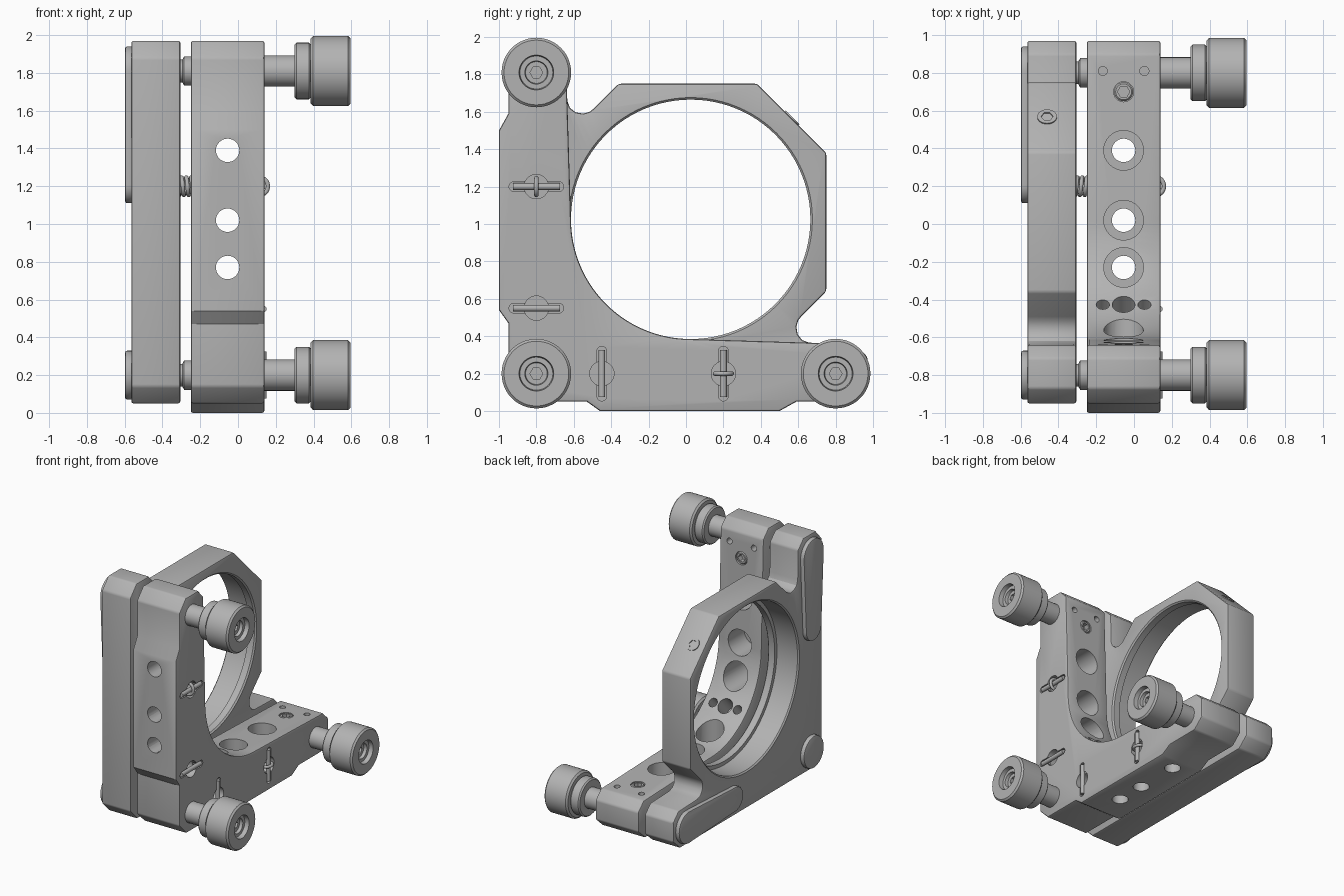
import bpy, bmesh
from math import pi, sin, cos, radians
from mathutils import Vector

cube = bpy.data.objects.get("Cube")
if cube:
    bpy.data.objects.remove(cube)

metal = bpy.data.materials.new("satin grey metal")
metal.use_nodes = True
GREY = (0.45, 0.45, 0.45, 1)
metal.diffuse_color = GREY
metal.node_tree.nodes["Principled BSDF"].inputs["Base Color"].default_value = GREY
parts = []


def place(x, y, w, swap=False):
    """Point on an arm; swap reflects the upright arm onto the lower arm."""
    return Vector((x, w, y + 1)) if swap else Vector((x, y, w + 1))


def turn(x, y, w, swap=False):
    return Vector((x, w, y)) if swap else Vector((x, y, w))


def finish(name, bm):
    bmesh.ops.recalc_face_normals(bm, faces=bm.faces)
    mesh = bpy.data.meshes.new(name)
    bm.to_mesh(mesh)
    bm.free()
    mesh.materials.append(metal)
    ob = bpy.data.objects.new(name, mesh)
    bpy.context.collection.objects.link(ob)
    parts.append(ob)
    return ob


def prism(name, outline, x0, x1, swap=False, bevel=0):
    bm = bmesh.new()
    face = bm.faces.new([bm.verts.new(place(x0, y, w, swap)) for y, w in outline])
    new = bmesh.ops.extrude_face_region(bm, geom=[face])["geom"]
    bmesh.ops.translate(bm, vec=(x1 - x0, 0, 0),
                        verts=[g for g in new if isinstance(g, bmesh.types.BMVert)])
    ob = finish(name, bm)
    if bevel:
        mod = ob.modifiers.new("edges", "BEVEL")
        mod.width, mod.segments, mod.angle_limit = bevel, 2, radians(40)
    return ob


def lathe(name, profile, origin, axis, seg=40):
    """Revolve (distance, radius) pairs about an axis."""
    bm = bmesh.new()
    q = axis.to_track_quat("Z", "Y")
    rings = []
    for d, r in profile:
        n = seg if r > 0 else 1
        rings.append([bm.verts.new(origin + q @ Vector(
            (r * cos(2 * pi * i / seg), r * sin(2 * pi * i / seg), d))) for i in range(n)])
    for a, b in zip(rings, rings[1:]):
        for i in range(seg):
            j = (i + 1) % seg
            quad = [a[i % len(a)], a[j % len(a)], b[j % len(b)], b[i % len(b)]]
            bm.faces.new(list(dict.fromkeys(quad)))
    return finish(name, bm)


def rod(name, origin, axis, r, length, seg=32):
    return lathe(name, [(0, 0), (0, r), (length, r), (length, 0)], origin, axis, seg)


def carve(ob, cutters):
    """Apply the modifiers of a part together with its cuts."""
    for c in cutters:
        mod = ob.modifiers.new("cut", "BOOLEAN")
        mod.operation, mod.solver, mod.object = "DIFFERENCE", "EXACT", c
    bpy.context.view_layer.update()
    graph = bpy.context.evaluated_depsgraph_get()
    mesh = bpy.data.meshes.new_from_object(ob.evaluated_get(graph))
    ob.modifiers.clear()
    ob.data = mesh
    for c in cutters:
        parts.remove(c)
        bpy.data.objects.remove(c)


def capsule(y, w0, r0, w1, r1, n=16):
    top = [(y + r0 * cos(pi * i / n), w0 + r0 * sin(pi * i / n)) for i in range(n + 1)]
    return top + [(y - r1 * cos(pi * i / n), w1 - r1 * sin(pi * i / n)) for i in range(n + 1)]


def wire(name, points, r):
    cu = bpy.data.curves.new(name, "CURVE")
    cu.dimensions, cu.bevel_depth, cu.bevel_resolution = "3D", r, 3
    cu.use_fill_caps = True
    sp = cu.splines.new("POLY")
    sp.points.add(len(points) - 1)
    for p, co in zip(sp.points, points):
        p.co = (*co, 1)
    cu.materials.append(metal)
    bpy.context.collection.objects.link(bpy.data.objects.new(name, cu))


def both(half):
    """Close an outline that is symmetric about the corner diagonal."""
    out = half + [(w, y) for y, w in reversed(half)]
    return [p for i, p in enumerate(out) if (Vector(p) - Vector(out[i - 1])).length > 1e-4]


X = Vector((1, 0, 0))
C, R, MID = 0.025, 0.64, -0.055
END = [(-0.95, 0.88), (-0.87, 0.97), (-0.71, 0.97), (-0.642, 0.9)]

# L-shaped rear frame
arc = [(C + R * cos(radians(a)), C + R * sin(radians(a))) for a in range(180, 226, 3)]
frame = prism("rear_frame", both(
    [(-0.95, -0.86), (-0.95, -0.53), (-1, -0.46), (-1, 0.5), (-0.95, 0.59)]
    + END + arc), -0.25, 0.14, bevel=0.012)

# Front ring plate
plate = prism("ring_plate", both(
    [(-0.95, -0.86)] + END
    + [(-0.635, 0.66), (-0.62, 0.62), (-0.59, 0.597), (-0.55, 0.59), (-0.515, 0.6),
       (-0.49, 0.62), (-0.36, 0.75), (0.38, 0.75)]), -0.565, -0.305, bevel=0.012)

# Cuts and fittings repeated on both arms
cuts = []
for s in (False, True):
    inward = turn(0, -1, 0, s)
    for w in (-0.23, 0.02, 0.39):
        cuts.append(rod("hole", place(MID, -0.4, w, s), inward, 0.062, 0.8))
        cuts.append(rod("bore", place(MID, -0.35, w, s), inward, 0.105, 0.47))
    cuts.append(rod("screw_seat", place(MID, -0.5, 0.7, s), inward, 0.053, 0.2))
    screw = lathe("set_screw", [(0, 0), (0, 0.05), (0.06, 0.05), (0.068, 0.042), (0.068, 0)],
                  place(MID, -0.705, 0.7, s), -inward, 24)
    carve(screw, [rod("hex", place(MID, -0.6, 0.7, s), inward, 0.032, 0.08, 6)])
    for dx in (-0.11, 0.11):
        cuts.append(rod("pin_hole", place(MID + dx, -0.6, 0.81, s), inward, 0.024, 0.12, 16))
    # slots with cross pins; the pins lie across the arm
    for w in (-0.45, 0.2):
        slot = capsule(w, -0.68, 0.026, -0.92, 0.026)
        cuts.append(prism("slot", slot, 0.105, 0.2, not s))
        cuts.append(rod("spring_hole", place(0.0, -0.8, w, s), X, 0.065, 0.3))
        rod("cross_pin", place(0.133, -0.925, w, s), -inward, 0.018, 0.25, 16)
    # spring hook and coil
    hook = [place(0.118 + 0.04 * sin(a), -0.8, 0.2 + 0.045 * cos(a), s)
            for a in [pi * i / 16 for i in range(17)]]
    hook = [hook[0] - X * 0.118] + hook + [hook[-1] - X * 0.118]
    wire("spring_hook", hook, 0.012)
    coil = [place(-0.33 + 0.1 * i / 96, -0.8 + 0.047 * cos(pi * i / 12),
                  0.2 + 0.047 * sin(pi * i / 12), s) for i in range(97)]
    wire("coil_spring", coil, 0.011)
    # long bearing pad
    prism("arm_pad", capsule(-0.8, 0.81, 0.13, 0.21, 0.1), -0.598, -0.55, s, bevel=0.012)

# Row of diagonal holes in the inner corner
diag = Vector((0, -1, -1)).normalized()
for dx, r in ((-0.11, 0.035), (0, 0.06), (0.11, 0.035)):
    cuts.append(rod("corner_hole", place(MID + dx, C, C) + diag * 0.5, diag, r, 0.3))
carve(frame, cuts)

# Stepped round opening, with a set screw in the slanted edge
edge = place(-0.46, 0.565, 0.565)
bore = lathe("opening", [(-0.7, 0), (-0.7, 0.683), (-0.567, 0.683), (-0.555, 0.67),
                         (-0.37, 0.67), (-0.37, R), (-0.316, R), (-0.303, 0.653),
                         (-0.2, 0.653), (-0.2, 0)], place(0, C, C), X, 96)
carve(plate, [bore])
screw = rod("edge_screw", edge - 0.03 * -diag, -diag, 0.052, 0.037, 24)
carve(screw, [rod("hex", edge, -diag, 0.032, 0.05, 6)])

# Corner pad
prism("corner_pad", capsule(-0.8, -0.8, 0.13, -0.8, 0.13)[:-1][:16]
      + capsule(-0.8, -0.8, 0.13, -0.8, 0.13)[17:-1], -0.598, -0.55, bevel=0.012)

# Adjuster knobs with shafts and tips
for y, w in ((-0.8, 0.81), (-0.8, -0.8), (0.8, -0.8)):
    o = place(0, y, w)
    knob = lathe("adjuster_knob", [
        (0.1, 0), (0.1, 0.083), (0.3, 0.083), (0.3, 0.14), (0.31, 0.15), (0.375, 0.15),
        (0.385, 0.14), (0.385, 0.172), (0.398, 0.186), (0.582, 0.186), (0.595, 0.173),
        (0.595, 0.093), (0.56, 0.088), (0.56, 0.062), (0.535, 0.058), (0.535, 0)], o, X, 48)
    carve(knob, [rod("hex", o + X * 0.48, X, 0.034, 0.1, 6)])
    lathe("adjuster_tip", [(-0.32, 0), (-0.32, 0.06), (-0.295, 0.06), (-0.285, 0.078),
                           (-0.24, 0.078), (-0.24, 0)], o, X)

# Bake remaining bevels and smooth the round surfaces
for ob in parts:
    if ob.modifiers:
        carve(ob, [])
bpy.ops.object.select_all(action="DESELECT")
for ob in parts:
    ob.select_set(True)
bpy.context.view_layer.objects.active = parts[0]
bpy.ops.object.shade_smooth_by_angle(angle=radians(28))
